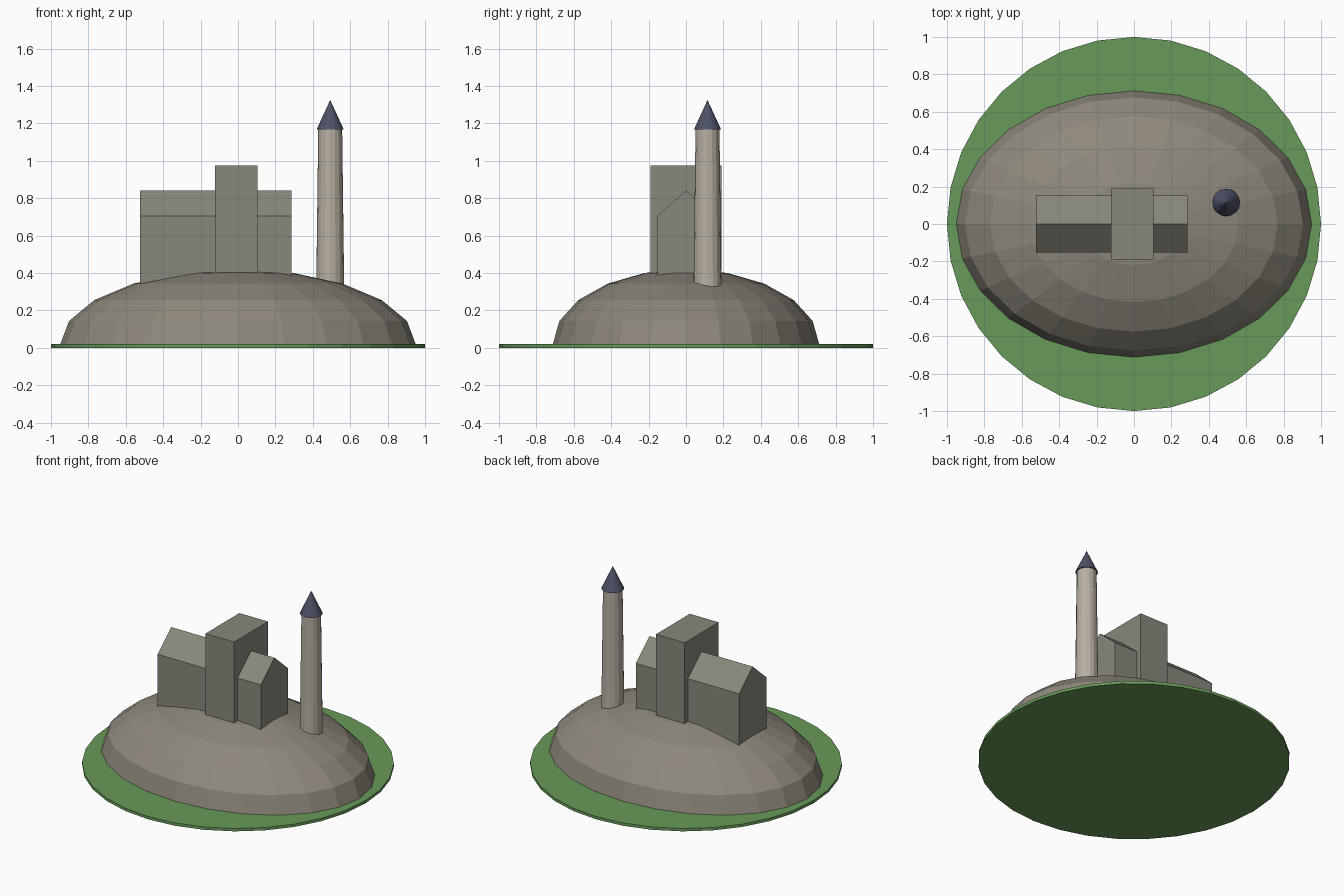
import bpy, bmesh, math

if "Cube" in bpy.data.objects:
    bpy.data.objects.remove(bpy.data.objects["Cube"])


def mat(name, rgb):
    m = bpy.data.materials.new(name)
    m.diffuse_color = (*rgb, 1)
    m.use_nodes = True
    m.node_tree.nodes["Principled BSDF"].inputs["Base Color"].default_value = m.diffuse_color
    return m


GRASS = mat("grass green", (0.14, 0.32, 0.10))
ROCK = mat("hill rock", (0.27, 0.245, 0.20))
STONE = mat("church stone", (0.25, 0.245, 0.20))
PALE = mat("pale tower stone", (0.48, 0.43, 0.36))
SLATE = mat("slate blue", (0.075, 0.085, 0.135))


def finish(name, bm, material):
    bmesh.ops.recalc_face_normals(bm, faces=bm.faces)
    me = bpy.data.meshes.new(name)
    bm.to_mesh(me)
    bm.free()
    me.materials.append(material)
    ob = bpy.data.objects.new(name, me)
    bpy.context.collection.objects.link(ob)
    return ob


def frustum(name, x, y, z0, z1, r0, r1, sides, material):
    bm = bmesh.new()
    bmesh.ops.create_cone(bm, cap_ends=True, segments=sides,
                          radius1=r0, radius2=r1, depth=z1 - z0)
    bmesh.ops.translate(bm, verts=bm.verts, vec=(x, y, (z0 + z1) / 2))
    return finish(name, bm, material)


def extrude_x(name, profile, x0, x1, material):
    """Extrude a (y, z) profile along x."""
    bm = bmesh.new()
    face = bm.faces.new([bm.verts.new((x0, y, z)) for y, z in profile])
    ext = bmesh.ops.extrude_face_region(bm, geom=[face], use_keep_orig=True)
    moved = [v for v in ext["geom"] if isinstance(v, bmesh.types.BMVert)]
    bmesh.ops.translate(bm, verts=moved, vec=(x1 - x0, 0, 0))
    return finish(name, bm, material)


# Grass disc
frustum("grass_base", 0, 0, 0, 0.02, 1, 1, 32, GRASS)

# Rocky hill: upper half of a low-poly ellipsoid
bm = bmesh.new()
bmesh.ops.create_uvsphere(bm, u_segments=24, v_segments=10, radius=1)
bmesh.ops.delete(bm, geom=[v for v in bm.verts if v.co.z < -0.01], context="VERTS")
for v in bm.verts:
    v.co = (v.co.x * 0.95, v.co.y * 0.712, max(v.co.z, 0) * 0.4 + 0.02)
finish("rocky_hill", bm, ROCK)

# Church nave with gabled roof
w = 0.153
extrude_x("church_nave", [(-w, 0.3), (w, 0.3), (w, 0.706), (0, 0.84), (-w, 0.706)],
          -0.523, 0.286, STONE)

# Square crossing tower
t = 0.19
extrude_x("square_tower", [(-t, 0.3), (t, 0.3), (t, 0.974), (-t, 0.974)],
          -0.122, 0.103, STONE)

# Slender round tower with conical cap
frustum("round_tower", 0.493, 0.115, 0.3, 1.166, 0.075, 0.064, 16, PALE)
frustum("tower_cap", 0.493, 0.115, 1.166, 1.325, 0.073, 0, 16, SLATE)
